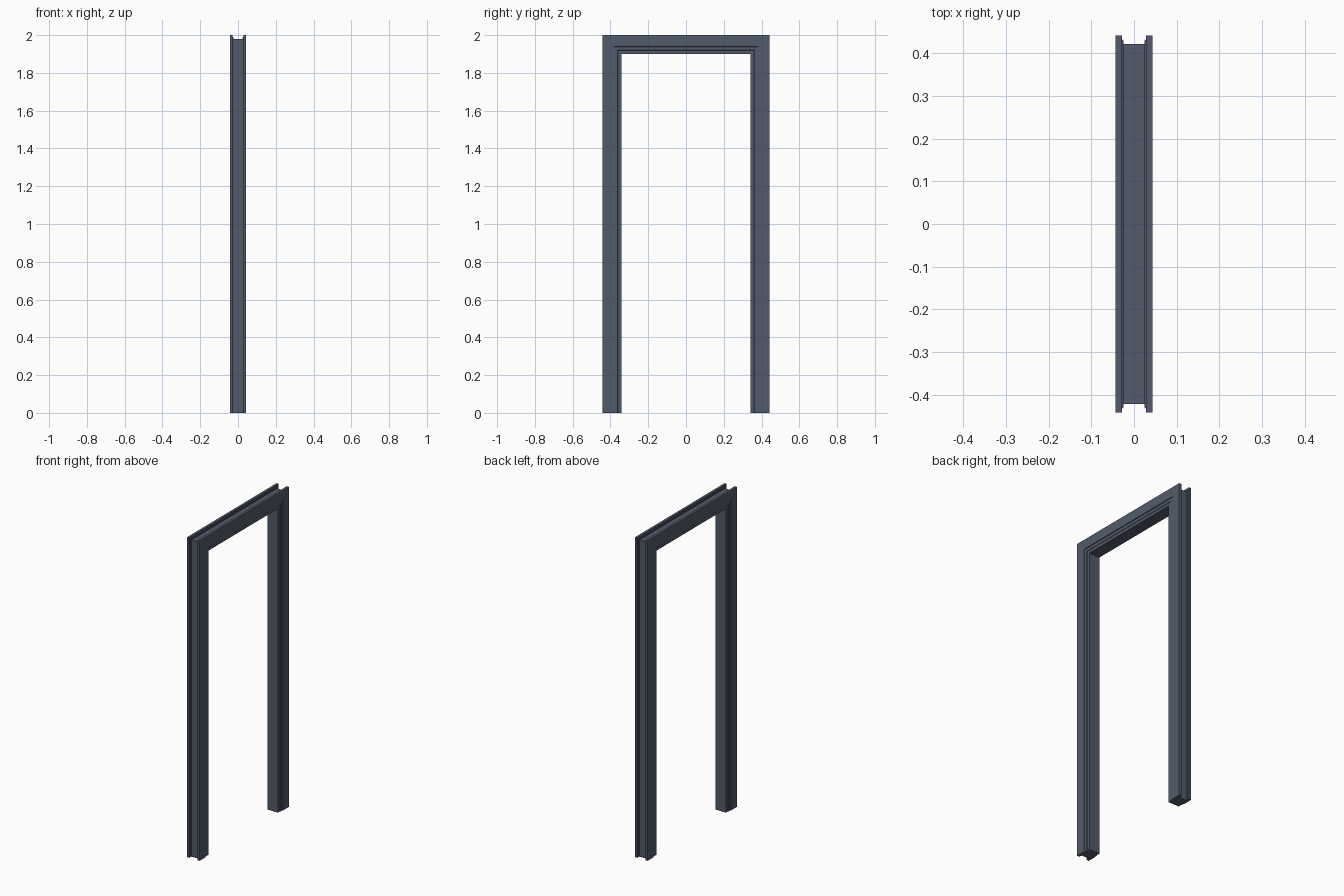
import bpy, bmesh

if "Cube" in bpy.data.objects:
    bpy.data.objects.remove(bpy.data.objects["Cube"])

HALF_W, HEIGHT = 0.442, 2.0

# Half cross-section: (inset from the outer edge, half thickness)
half = [(0.02, 0.025), (0.012, 0.025), (0.01, 0.028), (0.0, 0.028),
        (0.0, 0.043), (0.06, 0.043), (0.062, 0.039), (0.08, 0.039),
        (0.082, 0.037), (0.10, 0.037)]
profile = [(d, x) for d, x in half] + [(d, -x) for d, x in reversed(half)]

# Sweep path stations: (side, height, how much the inset lowers the height)
stations = [(-1, 0.0, 0), (-1, HEIGHT, 1), (1, HEIGHT, 1), (1, 0.0, 0)]

# Door frame: mitred sweep up one jamb, across the head and down the other
bm = bmesh.new()
rings = [[bm.verts.new((x, side * (HALF_W - d), z - d * mitre)) for d, x in profile]
         for side, z, mitre in stations]
n = len(profile)
for a, b in zip(rings, rings[1:]):
    for i in range(n):
        j = (i + 1) % n
        bm.faces.new((a[i], a[j], b[j], b[i]))

# Feet of the jambs
bm.faces.new(rings[0])
bm.faces.new(rings[-1][::-1])
bmesh.ops.recalc_face_normals(bm, faces=bm.faces[:])

mesh = bpy.data.meshes.new("door_frame")
bm.to_mesh(mesh)
bm.free()
frame = bpy.data.objects.new("door_frame", mesh)
bpy.context.collection.objects.link(frame)

# Slate paint
paint = bpy.data.materials.new("slate_paint")
paint.diffuse_color = (0.085, 0.105, 0.145, 1.0)
paint.use_nodes = True
paint.node_tree.nodes["Principled BSDF"].inputs["Base Color"].default_value = paint.diffuse_color
mesh.materials.append(paint)
